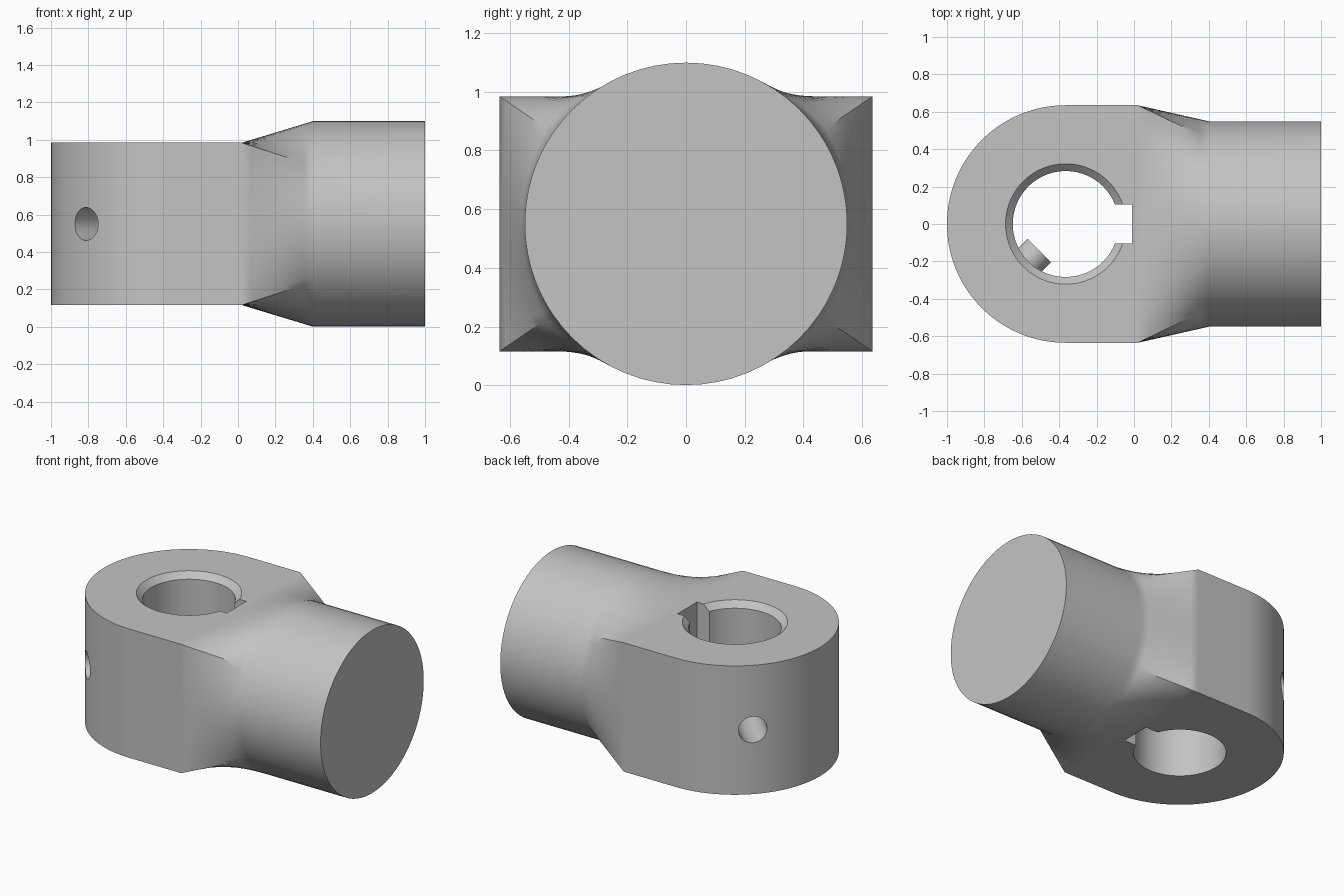
import bpy, bmesh, math
from mathutils import Matrix, Vector

if "Cube" in bpy.data.objects:
    bpy.data.objects.remove(bpy.data.objects["Cube"], do_unlink=True)

MID_Z, HALF_Y, HALF_Z = 0.55, 0.635, 0.434    # lug section
SHAFT_R, LUG_X, PIN_X = 0.549, 0.02, -0.365
LOFT_END, STEPS, ROWS = 0.4, 20, 8

steel = bpy.data.materials.new("grey steel")
steel.use_nodes = True
steel.diffuse_color = (0.55, 0.55, 0.55, 1)
steel.node_tree.nodes["Principled BSDF"].inputs["Base Color"].default_value = (0.55, 0.55, 0.55, 1)


def to_object(bm, name):
    bmesh.ops.recalc_face_normals(bm, faces=bm.faces)
    mesh = bpy.data.meshes.new(name)
    bm.to_mesh(mesh)
    bm.free()
    mesh.materials.append(steel)
    obj = bpy.data.objects.new(name, mesh)
    bpy.context.collection.objects.link(obj)
    return obj


def cone(bm, r_low, r_high, depth, matrix, sides=96):
    bmesh.ops.create_cone(bm, cap_ends=True, segments=sides, radius1=r_low,
                          radius2=r_high, depth=depth, matrix=matrix)


# Matching rectangle and circle sections, in (y, z) about the shaft axis
corner = math.atan2(HALF_Z, HALF_Y)
corners = [(HALF_Y, HALF_Z), (-HALF_Y, HALF_Z), (-HALF_Y, -HALF_Z), (HALF_Y, -HALF_Z)]
angles = [corner, math.pi - corner, math.pi + corner, 2 * math.pi - corner, 2 * math.pi + corner]
rect, circle = [], []
for side in range(4):
    a, b = Vector(corners[side]), Vector(corners[(side + 1) % 4])
    for i in range(STEPS):
        t = i / STEPS
        angle = angles[side] + (angles[side + 1] - angles[side]) * t
        rect.append(a.lerp(b, t))
        circle.append(Vector((math.cos(angle), math.sin(angle))) * SHAFT_R)

bm = bmesh.new()


def ring(x, points):
    return [bm.verts.new((x, p.x, MID_Z + p.y)) for p in points]


# Ruled transition from the rectangular lug to the round shaft
rings = [ring(LUG_X + (LOFT_END - LUG_X) * r / ROWS,
              [p.lerp(q, r / ROWS) for p, q in zip(rect, circle)]) for r in range(ROWS + 1)]
rings.append(ring(1, circle))
count = len(rect)
for low, high in zip(rings, rings[1:]):
    for i in range(count):
        j = (i + 1) % count
        bm.faces.new((low[i], low[j], high[j], high[i]))
bm.faces.new(rings[-1])

# Rounded lug, sharing the first ring of the transition
edge = rings[0]
top, left = edge[:STEPS + 1], edge[STEPS:2 * STEPS + 1]
bottom, right = edge[2 * STEPS:3 * STEPS + 1], edge[3 * STEPS:] + edge[:1]
arc = [math.pi / 2 + math.pi * i / 64 for i in range(65)]
upper, lower = [[bm.verts.new((PIN_X + HALF_Y * math.cos(a), HALF_Y * math.sin(a), z))
                 for a in arc] for z in (MID_Z + HALF_Z, MID_Z - HALF_Z)]
bm.faces.new(upper + top[::-1])
bm.faces.new(lower + bottom)
bm.faces.new(right + [upper[0], lower[0]])
bm.faces.new(left + [lower[-1], upper[-1]])
for i in range(len(arc) - 1):
    bm.faces.new((upper[i], upper[i + 1], lower[i + 1], lower[i]))
rod_end = to_object(bm, "rod_end")

# Cutters: bore, countersink, keyway and two angled screw holes
cutters = []
bm = bmesh.new()
cone(bm, 0.283, 0.283, 3, Matrix.Translation((PIN_X, 0, MID_Z)))
cutters.append(to_object(bm, "bore_cutter"))

bm = bmesh.new()
cone(bm, 0.282, 0.362, 0.08, Matrix.Translation((PIN_X, 0, MID_Z + HALF_Z)))
cutters.append(to_object(bm, "countersink_cutter"))

bm = bmesh.new()
bmesh.ops.create_cube(bm, size=1, matrix=Matrix.Translation((-0.16, 0, MID_Z))
                      @ Matrix.Diagonal((0.3, 0.206, 3, 1)))
cutters.append(to_object(bm, "keyway_cutter"))

for name, sign in (("front", -1), ("back", 1)):
    bm = bmesh.new()
    direction = Vector((-1, sign, 0)).normalized()
    spot = Vector((PIN_X, 0, MID_Z)) + direction * 0.5
    cone(bm, 0.088, 0.088, 0.6, Matrix.Translation(spot)
         @ direction.to_track_quat("Z", "Y").to_matrix().to_4x4(), 48)
    cutters.append(to_object(bm, name + "_screw_hole_cutter"))

bpy.ops.object.select_all(action="DESELECT")
bpy.context.view_layer.objects.active = rod_end
rod_end.select_set(True)
for cutter in cutters:
    cutter.hide_render = True
    mod = rod_end.modifiers.new(cutter.name, "BOOLEAN")
    mod.operation, mod.solver, mod.object = "DIFFERENCE", "EXACT", cutter
    bpy.ops.object.modifier_apply(modifier=mod.name)
    bpy.data.objects.remove(cutter, do_unlink=True)

# Smooth curved surfaces, with flat faces kept flat
bpy.ops.object.shade_smooth_by_angle(angle=math.radians(30))
weighted = rod_end.modifiers.new("weighted_normals", "WEIGHTED_NORMAL")
weighted.keep_sharp = True
